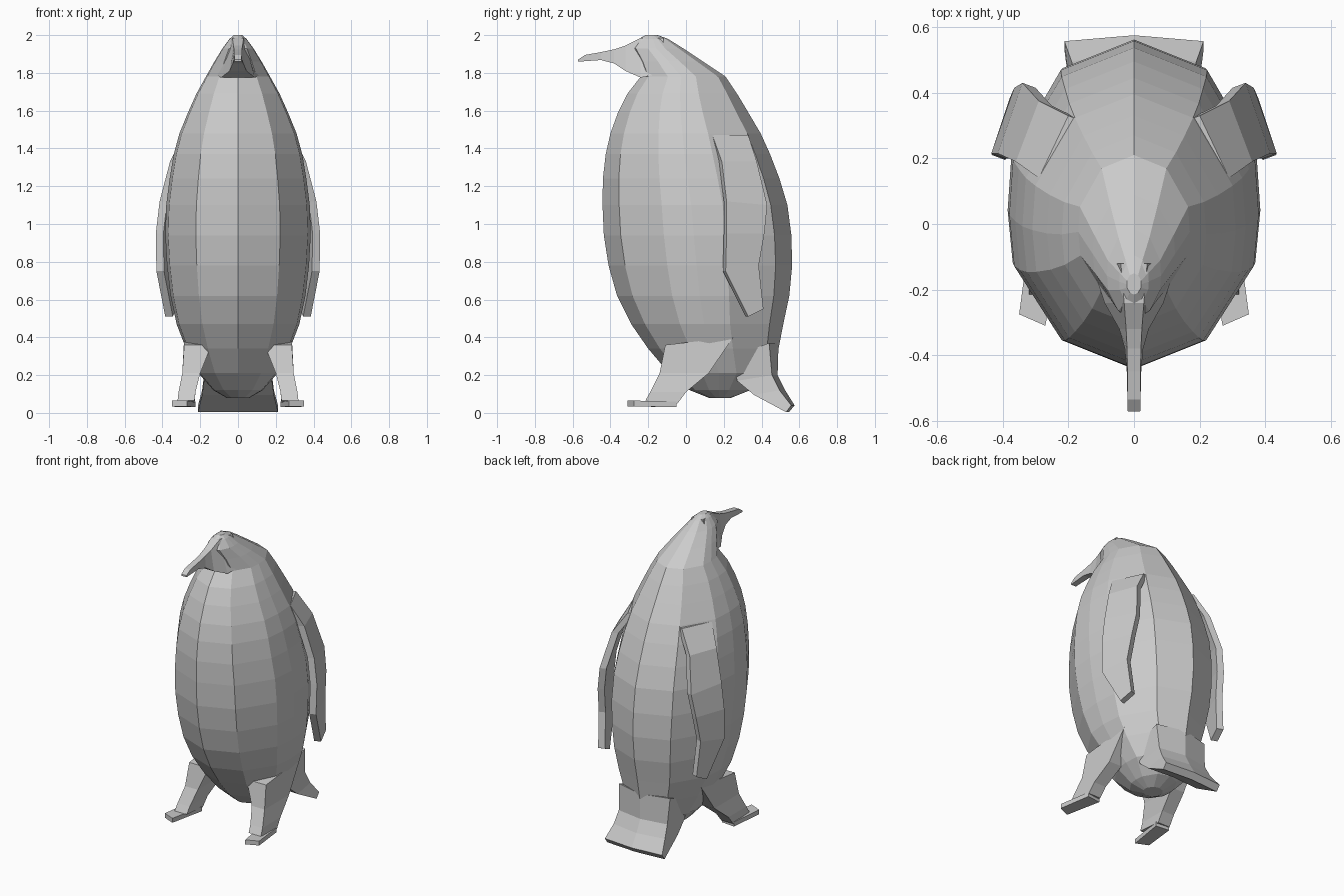
import bpy, bmesh


def loft(name, rings, mirror=False):
    """Skin a stack of equal-length point rings and cap both ends."""
    bm = bmesh.new()
    loops = [[bm.verts.new(p) for p in ring] for ring in rings]
    n = len(loops[0])
    for a, b in zip(loops, loops[1:]):
        for i in range(n):
            j = (i + 1) % n
            bm.faces.new((a[i], a[j], b[j], b[i]))
    bm.faces.new(loops[0][::-1])
    bm.faces.new(loops[-1])
    bmesh.ops.recalc_face_normals(bm, faces=bm.faces)
    me = bpy.data.meshes.new(name)
    bm.to_mesh(me)
    bm.free()
    ob = bpy.data.objects.new(name, me)
    bpy.context.collection.objects.link(ob)
    if mirror:
        ob.modifiers.new("Mirror", 'MIRROR').use_clip = False
    return ob


# body and head: 12-sided rings (z, front y, back y, half width)
half = [(0.58, 0.09), (0.96, 0.32), (1.0, 0.48), (0.97, 0.65), (0.58, 0.91)]
section = [(0, 0)] + half + [(0, 1)] + [(-x, t) for x, t in reversed(half)]
levels = [
    (0.08, 0.12, 0.24, 0.06), (0.12, 0.02, 0.34, 0.13),
    (0.21, -0.09, 0.46, 0.21), (0.34, -0.20, 0.49, 0.275),
    (0.47, -0.29, 0.515, 0.325), (0.62, -0.365, 0.547, 0.357),
    (0.78, -0.41, 0.562, 0.376), (0.94, -0.435, 0.558, 0.385),
    (1.10, -0.442, 0.537, 0.38), (1.24, -0.44, 0.495, 0.362),
    (1.37, -0.425, 0.445, 0.34), (1.48, -0.40, 0.395, 0.31),
    (1.59, -0.36, 0.33, 0.265), (1.69, -0.31, 0.27, 0.22),
    (1.78, -0.24, 0.21, 0.17), (1.86, -0.26, 0.09, 0.125),
    (1.93, -0.29, -0.015, 0.082), (1.98, -0.25, -0.095, 0.045),
    (2.0, -0.215, -0.15, 0.022),
]
loft("body", [[(w * x, f + (b - f) * t, z) for x, t in section]
              for z, f, b, w in levels])

# beak and brow: (y, top z, bottom z, top half width, bottom half width)
beak = [(-0.12, 1.985, 1.80, 0.04, 0.13), (-0.24, 1.985, 1.775, 0.03, 0.09),
        (-0.32, 1.945, 1.81, 0.024, 0.045), (-0.38, 1.925, 1.85, 0.021, 0.028),
        (-0.45, 1.91, 1.868, 0.02, 0.022), (-0.535, 1.895, 1.862, 0.02, 0.02),
        (-0.572, 1.87, 1.859, 0.019, 0.019)]
loft("beak", [[(-a, y, t), (a, y, t), (b, y, u), (-b, y, u)]
              for y, t, u, a, b in beak])

# flippers: leading edge and trailing edge points, given a thickness
flipper = [((0.29, 0.14, 1.47), (0.20, 0.33, 1.47)),
           ((0.36, 0.19, 1.33), (0.29, 0.375, 1.33)),
           ((0.415, 0.215, 1.12), (0.34, 0.43, 1.10)),
           ((0.435, 0.215, 0.95), (0.365, 0.415, 0.95)),
           ((0.432, 0.21, 0.75), (0.378, 0.385, 0.78)),
           ((0.385, 0.33, 0.51), (0.365, 0.41, 0.55))]
loft("flipper", [[(fx, fy, fz), (bx, by, bz),
                  (bx - 0.04, by - 0.015, bz), (fx - 0.04, fy - 0.015, fz)]
                 for (fx, fy, fz), (bx, by, bz) in flipper], True)

# legs: (z front, z back, inner x, outer x, front y, back y)
leg = [(0.36, 0.40, 0.14, 0.285, -0.11, 0.25),
       (0.21, 0.21, 0.20, 0.295, -0.14, 0.12),
       (0.11, 0.11, 0.225, 0.315, -0.19, 0.00),
       (0.065, 0.05, 0.23, 0.32, -0.215, -0.045)]
loft("leg", [[(i, f, zf), (o, f, zf), (o, b, zb), (i, b, zb)]
             for zf, zb, i, o, f, b in leg], True)

# feet: thin splayed plates
foot = [(0.035, (0.225, 0.32)), (0.065, (0.225, 0.32))]
loft("foot", [[(0.27, -0.31, z), (0.35, -0.275, z),
               (o, -0.05, z - 0.005), (i, -0.06, z - 0.005)]
              for z, (i, o) in foot], True)

# tail: creased panel flaring to the ground
# (z, half width, front y, side y, centre y, front z)
tail = [(0.37, 0.19, 0.25, 0.44, 0.49, 0.30),
        (0.20, 0.18, 0.27, 0.455, 0.485, 0.17),
        (0.12, 0.19, 0.36, 0.495, 0.525, 0.095),
        (0.04, 0.212, 0.53, 0.557, 0.575, 0.004)]
loft("tail", [[(-w, s, z), (0, c, z), (w, s, z),
               (w, f, zf), (0, f + 0.015, zf), (-w, f, zf)]
              for z, w, f, s, c, zf in tail])
for v in bpy.data.objects["tail"].data.vertices:
    v.co.z = max(v.co.z, 0.0)
